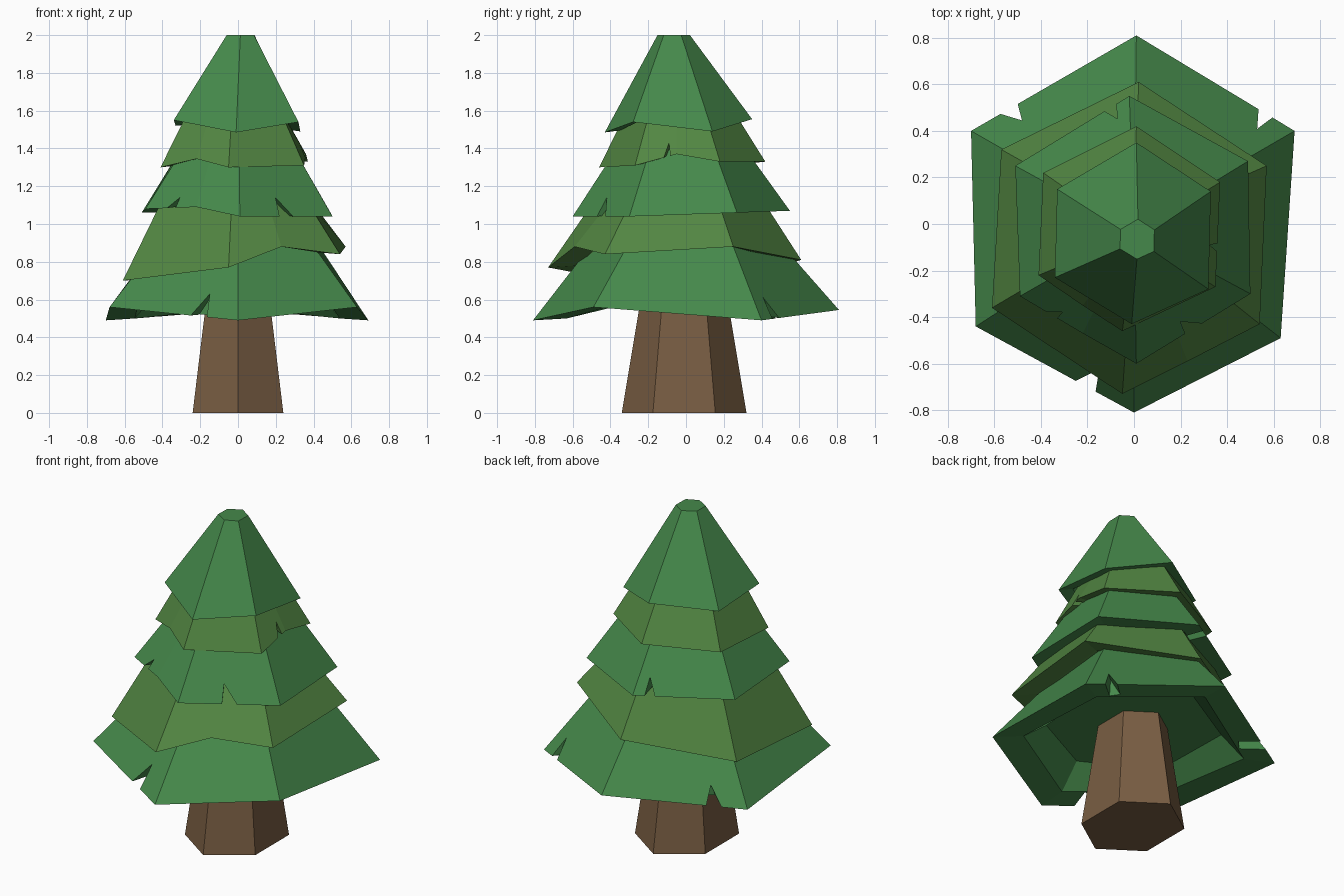
import bpy, bmesh
from math import atan2, cos, sin
from mathutils import Vector

if "Cube" in bpy.data.objects:
    bpy.data.objects.remove(bpy.data.objects["Cube"])


def material(name, rgb):
    m = bpy.data.materials.new(name)
    m.diffuse_color = (*rgb, 1)
    m.use_nodes = True
    m.node_tree.nodes["Principled BSDF"].inputs["Base Color"].default_value = m.diffuse_color
    return m


DARK = material("needles_dark", (0.06, 0.25, 0.07))
LIGHT = material("needles_light", (0.085, 0.24, 0.055))
BARK = material("bark", (0.19, 0.11, 0.055))


def make_object(name, bm, mat=None):
    bmesh.ops.recalc_face_normals(bm, faces=bm.faces)
    me = bpy.data.meshes.new(name)
    bm.to_mesh(me)
    bm.free()
    ob = bpy.data.objects.new(name, me)
    bpy.context.collection.objects.link(ob)
    if mat:
        me.materials.append(mat)
    return ob


def loft(bm, rings):
    """Closed solid through a list of rings of points."""
    vs = [[bm.verts.new(p) for p in r] for r in rings]
    n = len(vs[0])
    for a, b in zip(vs, vs[1:]):
        for i in range(n):
            j = (i + 1) % n
            bm.faces.new((a[i], a[j], b[j], b[i]))
    bm.faces.new(vs[0][::-1])
    bm.faces.new(vs[-1])


def tier(name, rim, centre, top_z, k, notches, mat):
    """Hollow-bottomed skirt with an uneven rim and V notches."""
    c = Vector(centre)

    def ring(s, z_of):
        return [(c.x + s * (x - c.x), c.y + s * (y - c.y), z_of(z)) for x, y, z in rim]

    ceiling = sum(p[2] for p in rim) / len(rim) + 0.12
    bm = bmesh.new()
    loft(bm, [ring(k, lambda z: top_z), ring(1, lambda z: z),
              ring(0.78, lambda z: z + 0.01), ring(0.62, lambda z: ceiling)])
    ob = make_object(name, bm, mat)
    # one wedge per notch: x, y, rim z, tip z, half width, sideways lean of tip
    for x, y, z0, z1, w, lean in notches:
        a = atan2(y, x)
        out, side = Vector((cos(a), sin(a), 0)), Vector((-sin(a), cos(a), 0))

        def tri(d):
            o = Vector((x, y, 0)) + out * d
            lo, hi = Vector((0, 0, z0 - 0.05)), Vector((0, 0, z1))
            return [o - side * w * 1.4 + lo, o + side * w * 1.4 + lo, o + side * lean + hi]

        bm = bmesh.new()
        loft(bm, [tri(-0.13), tri(0.2)])
        cutter = make_object("notch_cutter", bm)
        cutter.hide_render = True
        mod = ob.modifiers.new("notch", 'BOOLEAN')
        mod.operation, mod.solver, mod.object = 'DIFFERENCE', 'EXACT', cutter
        bpy.context.view_layer.objects.active = ob
        bpy.ops.object.modifier_apply(modifier=mod.name)
        bpy.data.objects.remove(cutter)


# trunk
bm = bmesh.new()
bmesh.ops.create_cone(bm, cap_ends=True, segments=6, radius1=0.33, radius2=0.21, depth=0.72)
bmesh.ops.scale(bm, vec=(0.84, 1, 1), verts=bm.verts)
bmesh.ops.translate(bm, vec=(0, -0.01, 0.36), verts=bm.verts)
make_object("trunk", bm, BARK)

# foliage, bottom to top
tier("foliage_1",
     [(0.01, 0.81, 0.545), (-0.70, 0.40, 0.49), (-0.68, -0.44, 0.56),
      (0, -0.81, 0.49), (0.63, -0.49, 0.56), (0.69, 0.40, 0.49)],
     (0, 0), 0.95, 0.56,
     [(-0.22, -0.68, 0.51, 0.63, 0.05, 0.05), (0.55, 0.48, 0.50, 0.61, 0.035, -0.04),
      (-0.53, 0.49, 0.50, 0.60, 0.045, 0)], DARK)
tier("foliage_2",
     [(0.02, 0.61, 0.81), (-0.57, 0.32, 0.72), (-0.61, -0.36, 0.70),
      (-0.05, -0.73, 0.77), (0.23, -0.59, 0.88), (0.54, -0.43, 0.84), (0.57, 0.25, 0.88)],
     (0, 0), 1.15, 0.64, [], LIGHT)
tier("foliage_3",
     [(-0.02, 0.55, 1.07), (-0.51, 0.25, 1.06), (-0.49, -0.31, 1.08),
      (-0.22, -0.47, 1.09), (0.01, -0.60, 1.04), (0.50, -0.30, 1.04), (0.49, 0.27, 1.06)],
     (0, -0.03), 1.4, 0.59,
     [(0.27, -0.44, 1.04, 1.14, 0.045, -0.05), (-0.38, -0.38, 1.07, 1.14, 0.04, 0.05),
      (-0.11, 0.49, 1.07, 1.16, 0.03, -0.03)], DARK)
tier("foliage_4",
     [(0.01, 0.42, 1.33), (-0.39, 0.22, 1.31), (-0.41, -0.22, 1.30), (-0.22, -0.35, 1.345),
      (-0.05, -0.46, 1.30), (0.35, -0.27, 1.31), (0.36, -0.05, 1.37), (0.37, 0.18, 1.33)],
     (0, -0.05), 1.6, 0.64, [(0.36, -0.10, 1.355, 1.43, 0.02, 0)], LIGHT)
tier("foliage_5",
     [(0.01, 0.35, 1.555), (-0.33, 0.15, 1.52), (-0.34, -0.23, 1.55),
      (-0.01, -0.43, 1.485), (0.32, -0.28, 1.54), (0.33, 0.14, 1.49)],
     (0.019, -0.072), 2.0, 0.22, [], DARK)
